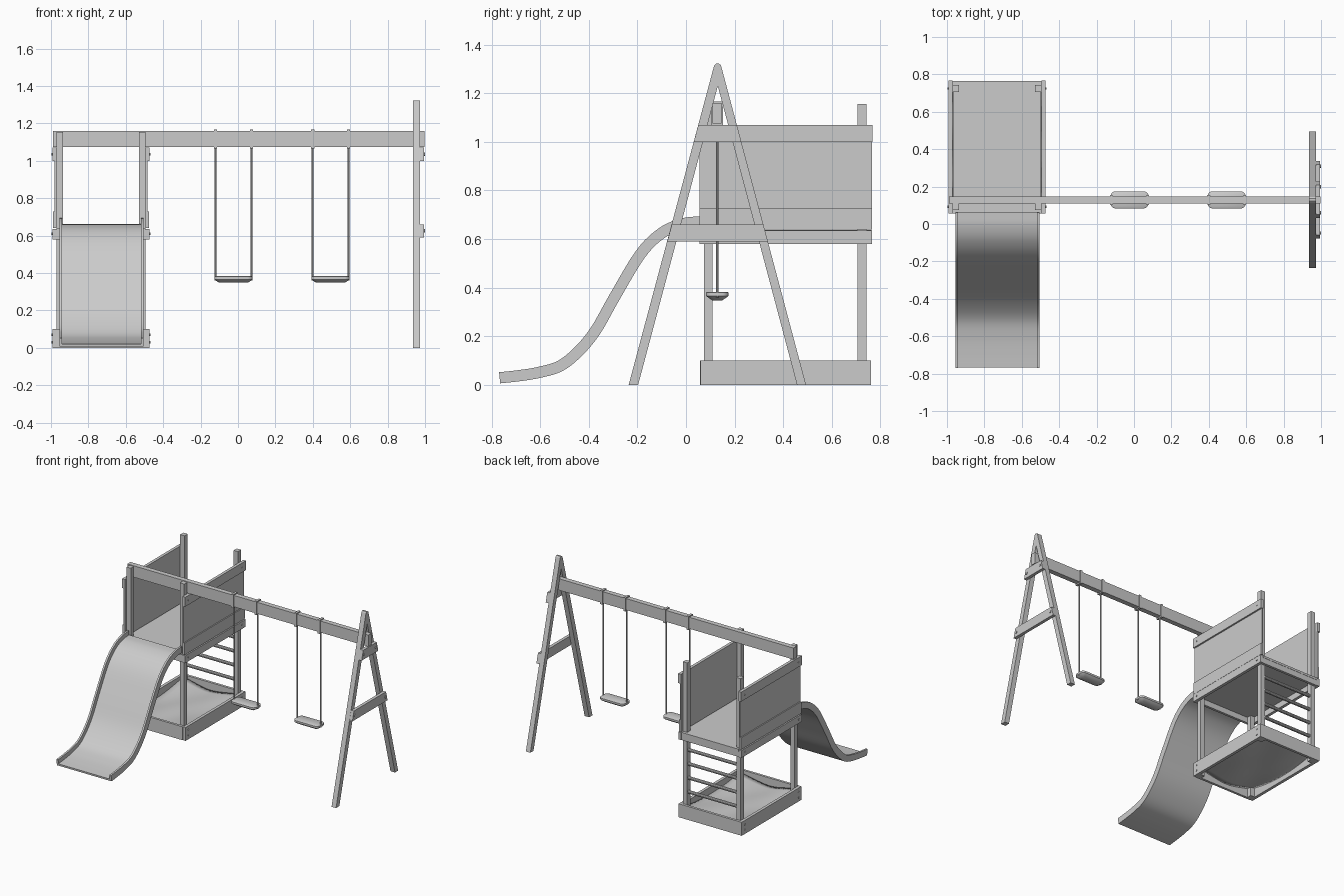
import bpy, bmesh, math
from mathutils import Vector

if "Cube" in bpy.data.objects:
    bpy.data.objects.remove(bpy.data.objects["Cube"])

GREY = (0.6, 0.6, 0.6, 1)
mat = bpy.data.materials.new("plain_grey")
mat.use_nodes = True
mat.diffuse_color = GREY
mat.node_tree.nodes["Principled BSDF"].inputs["Base Color"].default_value = GREY


def finish(name, bm, smooth=False):
    bmesh.ops.recalc_face_normals(bm, faces=bm.faces)
    mesh = bpy.data.meshes.new(name)
    bm.to_mesh(mesh)
    bm.free()
    mesh.materials.append(mat)
    ob = bpy.data.objects.new(name, mesh)
    bpy.context.collection.objects.link(ob)
    if smooth:
        bpy.ops.object.select_all(action='DESELECT')
        ob.select_set(True)
        bpy.context.view_layer.objects.active = ob
        bpy.ops.object.shade_smooth_by_angle(angle=math.radians(35))
    return ob


def box(name, x, y, z):
    """Box from three (min, max) ranges."""
    bm = bmesh.new()
    bmesh.ops.create_cube(bm, size=1)
    for v in bm.verts:
        v.co = [r[0] + (r[1] - r[0]) * (c + 0.5) for r, c in zip((x, y, z), v.co)]
    return finish(name, bm)


def rod(name, a, b, radius, sides=10):
    a, b = Vector(a), Vector(b)
    bm = bmesh.new()
    bmesh.ops.create_cone(bm, cap_ends=True, segments=sides, radius1=radius,
                          radius2=radius, depth=(b - a).length)
    turn = (b - a).to_track_quat('Z', 'Y')
    for v in bm.verts:
        v.co = turn @ v.co + (a + b) / 2
    return finish(name, bm, True)


def plate_x(name, profile, x0, x1):
    """Side profile in y, z extruded along x."""
    bm = bmesh.new()
    face = bm.faces.new([bm.verts.new((x0, y, z)) for y, z in profile])
    ext = bmesh.ops.extrude_face_region(bm, geom=[face])
    for v in ext["geom"]:
        if isinstance(v, bmesh.types.BMVert):
            v.co.x = x1
    return finish(name, bm)


# Tower posts
POST_X = {"right": (-0.97, -0.935), "left": (-0.53, -0.495)}
POST_Y = {"front": (0.075, 0.11), "back": (0.706, 0.743)}
for side, px in POST_X.items():
    for end, py in POST_Y.items():
        box(f"{end}_{side}_post", px, py, (0, 1.155))

# Side walls, rails, base boards and screws
for side, inner, out in (("right", -0.97, -1), ("left", -0.495, 1)):
    def span(t):
        return tuple(sorted((inner, inner + out * t)))
    box(f"{side}_wall_panel", span(0.01), (0.055, 0.765), (0.64, 1.03))
    box(f"{side}_top_rail", span(0.022), (0.055, 0.768), (1.0, 1.07))
    box(f"{side}_lower_rail", span(0.018), (0.055, 0.765), (0.64, 0.728))
    box(f"{side}_floor_beam", span(0.022), (0.055, 0.765), (0.58, 0.635))
    box(f"{side}_base_board", span(0.022), (0.06, 0.762), (0, 0.1))
    for py in POST_Y.values():
        for z in (0.03, 0.07, 0.61, 1.035):
            y = sum(py) / 2
            rod(f"{side}_screw", (inner + out * 0.02, y, z),
                (inner + out * 0.026, y, z), 0.006, 8)

# Front and back boards
for end, y in (("front", (0.057, 0.075)), ("back", (0.743, 0.762))):
    box(f"{end}_floor_beam", (-0.97, -0.495), y, (0.58, 0.635))
    box(f"{end}_base_board", (-0.97, -0.495), y, (0, 0.1))

# Deck
box("deck_floor", (-0.968, -0.497), (0.06, 0.764), (0.622, 0.638))

# Sand heaped slightly towards the corners
bm = bmesh.new()
bmesh.ops.create_grid(bm, x_segments=12, y_segments=16, size=1)
for v in bm.verts:
    u, w = v.co.x, v.co.y
    lift = 0.04 * (u * w) ** 2 + 0.005 * math.sin(5 * u + 2) * math.cos(4 * w)
    v.co = (-0.7325 + 0.237 * u, 0.41 + 0.333 * w, 0.035 + lift)
sand = finish("sand", bm, True)
thick = sand.modifiers.new("thickness", 'SOLIDIFY')
thick.thickness = 0.012

# Ladder rungs on the back
for i in range(4):
    z = 0.19 + 0.104 * i
    rod(f"ladder_rung_{i + 1}", (-0.96, 0.725, z), (-0.505, 0.725, z), 0.012)

# Slide: a channel section swept along a smooth path
PATH = [Vector(p) for p in (
    (-0.765, 0.006), (-0.69, 0.014), (-0.603, 0.028), (-0.512, 0.055),
    (-0.435, 0.113), (-0.356, 0.206), (-0.274, 0.35), (-0.17, 0.523),
    (-0.088, 0.605), (-0.01, 0.64), (0.065, 0.648))]


def smooth_path(pts, steps):
    ends = [2 * pts[0] - pts[1]] + pts + [2 * pts[-1] - pts[-2]]
    out = []
    for a, b, c, d in zip(ends, ends[1:], ends[2:], ends[3:]):
        for k in range(steps):
            t = k / steps
            out.append(0.5 * (2 * b + (c - a) * t + (2 * a - 5 * b + 4 * c - d) * t * t
                              + (3 * b - a - 3 * c + d) * t ** 3))
    return out + [pts[-1]]


HALF, LIP, BED, HIGH = 0.225, 0.014, 0.014, 0.046
section = [(-HALF, 0), (HALF, 0), (HALF, HIGH), (HALF - LIP, HIGH),
           (HALF - LIP, BED), (LIP - HALF, BED), (LIP - HALF, HIGH), (-HALF, HIGH)]
line = smooth_path(PATH, 5)
bm = bmesh.new()
rings = []
for i, p in enumerate(line):
    d = (line[min(i + 1, len(line) - 1)] - line[max(i - 1, 0)]).normalized()
    rings.append([bm.verts.new((-0.73 + u, p.x - d.y * h, p.y + d.x * h))
                  for u, h in section])
for r0, r1 in zip(rings, rings[1:]):
    for k in range(len(section)):
        n = (k + 1) % len(section)
        bm.faces.new((r0[k], r0[n], r1[n], r1[k]))
bm.faces.new(rings[0])
bm.faces.new(rings[-1])
finish("slide", bm, True)

# Swing beam and end frame
box("swing_beam", (-0.988, 0.996), (0.11, 0.147), (1.075, 1.16))
plate_x("end_frame_legs", [(-0.236, 0), (-0.197, 0), (0.131, 1.23), (0.457, 0),
                           (0.494, 0), (0.144, 1.315), (0.136, 1.322),
                           (0.124, 1.322), (0.116, 1.315)], 0.935, 0.972)
for name, z0, z1 in (("upper_crossbar", 1.0, 1.07), ("lower_crossbar", 0.59, 0.66)):
    ends = [(s, z) for s, z in ((-1, z0), (1, z0), (1, z1), (-1, z1))]
    plate_x(name, [(0.13 + s * (0.364 - 0.266 * z), z) for s, z in ends], 0.972, 0.995)
    for s in (-1, 1):
        z = (z0 + z1) / 2
        y = 0.13 + s * (0.345 - 0.266 * z)
        rod("crossbar_bolt", (0.99, y, z), (1.0, y, z), 0.009)

# Swings
MID = 0.129
for n, cx in enumerate((-0.024, 0.495), 1):
    bm = bmesh.new()
    rings = []
    # Rounded seat: inset underside bulging down
    for z, shrink in ((0.348, 0.025), (0.362, 0.004), (0.366, 0), (0.38, 0), (0.383, 0.004)):
        ring = []
        for k in range(24):
            a = math.tau * (k + 0.5) / 24
            sx, sy = math.copysign(1, math.cos(a)), math.copysign(1, math.sin(a))
            r = 0.028 - shrink * 0.6
            ring.append(bm.verts.new((cx + sx * (0.074 - shrink * 0.4) + r * math.cos(a),
                                      MID + sy * (0.018 - shrink * 0.4) + r * math.sin(a), z)))
        rings.append(ring)
    for r0, r1 in zip(rings, rings[1:]):
        for k in range(24):
            bm.faces.new((r0[k], r0[k - 1], r1[k - 1], r1[k]))
    bm.faces.new(rings[0])
    bm.faces.new(rings[-1])
    finish(f"swing_{n}_seat", bm, True)
    for s in (-1, 1):
        x = cx + s * 0.096
        rod(f"swing_{n}_rope", (x, MID, 0.36), (x, MID, 1.075), 0.005, 8)
        box(f"swing_{n}_strap", (x - 0.009, x + 0.009), (0.104, 0.153), (1.066, 1.167))
